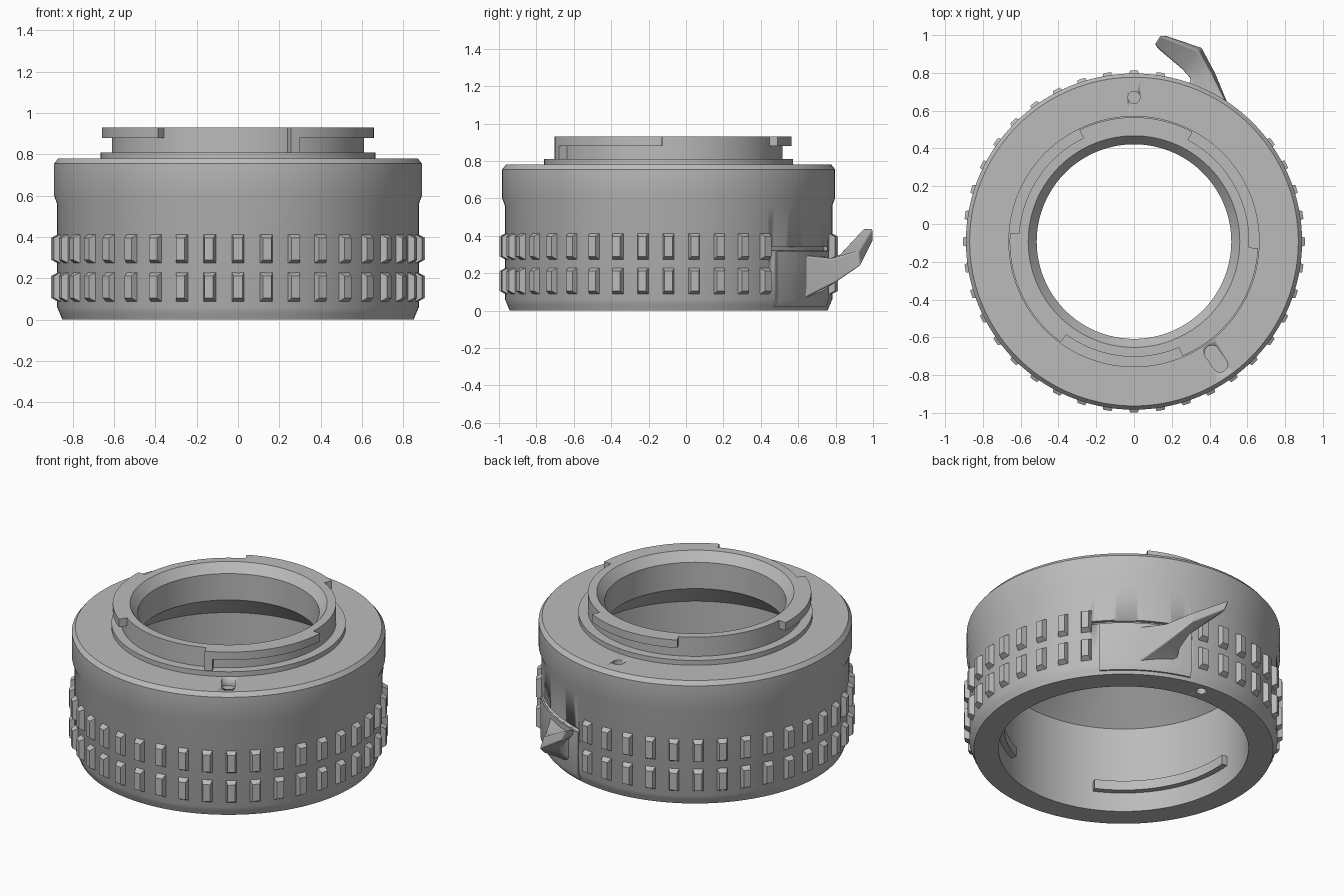
import bpy, bmesh
from math import sin, cos, radians, pi
from mathutils import Matrix, Vector

cube = bpy.data.objects.get("Cube")
if cube:
    bpy.data.objects.remove(cube)

CY = -0.093          # ring axis offset in y
KNOB_STEP = 9

metal = bpy.data.materials.new("grey metal")
metal.use_nodes = True
GREY = (0.5, 0.5, 0.5, 1)
metal.diffuse_color = GREY
metal.node_tree.nodes["Principled BSDF"].inputs["Base Color"].default_value = GREY


def finish(name, bm, smooth=True):
    bmesh.ops.recalc_face_normals(bm, faces=bm.faces)
    mesh = bpy.data.meshes.new(name)
    bm.to_mesh(mesh)
    bm.free()
    obj = bpy.data.objects.new(name, mesh)
    bpy.context.collection.objects.link(obj)
    mesh.materials.append(metal)
    if smooth:
        bpy.ops.object.select_all(action="DESELECT")
        obj.select_set(True)
        bpy.context.view_layer.objects.active = obj
        bpy.ops.object.shade_smooth_by_angle(angle=radians(28))
    return obj


def sweep(name, profile, a0=0, a1=360):
    """Turn a closed (radius, z) profile around the ring axis."""
    bm = bmesh.new()
    full = a1 - a0 >= 360
    n = max(2, round((a1 - a0) / 2.5))
    rings = []
    for i in range(n if full else n + 1):
        a = radians(a0 + (a1 - a0) * i / n)
        rings.append([bm.verts.new((r * cos(a), CY + r * sin(a), z)) for r, z in profile])
    m = len(profile)
    for i in range(n):
        p, q = rings[i], rings[(i + 1) % len(rings)]
        for j in range(m):
            k = (j + 1) % m
            bm.faces.new((p[j], p[k], q[k], q[j]))
    if not full:
        bm.faces.new(rings[0])
        bm.faces.new(rings[-1])
    return finish(name, bm)


def arc_block(name, r0, r1, z0, z1, a0, a1):
    return sweep(name, [(r0, z0), (r1, z0), (r1, z1), (r0, z1)], a0, a1)


def loft(name, sections):
    bm = bmesh.new()
    rows = [[bm.verts.new(p) for p in s] for s in sections]
    for p, q in zip(rows, rows[1:]):
        for j in range(len(p)):
            k = (j + 1) % len(p)
            bm.faces.new((p[j], p[k], q[k], q[j]))
    bm.faces.new(rows[0])
    bm.faces.new(rows[-1])
    return finish(name, bm)


def pill_cutter(name, radius, angle, z, half_w, half_l, depth=0.05):
    """Upright prism with round ends, its long axis pointing radially."""
    a = radians(angle)
    centre = Vector((radius * cos(a), CY + radius * sin(a), z))
    outline = []
    for i in range(24):
        t = 2 * pi * (i + 0.5) / 24
        shift = half_l - half_w if cos(t) > 0 else half_w - half_l
        outline.append(Matrix.Rotation(a, 3, "Z") @ Vector((half_w * cos(t) + shift, half_w * sin(t), 0)))
    return loft(name, [[centre + p + Vector((0, 0, s)) for p in outline] for s in (-depth, depth)])


def cut(target, cutter):
    cutter.hide_render = True
    cutter.hide_viewport = True
    mod = target.modifiers.new("cut", "BOOLEAN")
    mod.operation = "DIFFERENCE"
    mod.solver = "EXACT"
    mod.object = cutter


# Main barrel with flange, neck, tapered throat and wide lower bore
body = sweep("barrel", [
    (0.71, 0), (0.85, 0), (0.862, 0.03), (0.875, 0.06), (0.875, 0.56), (0.89, 0.6),
    (0.89, 0.755), (0.87, 0.78), (0.665, 0.78), (0.665, 0.81), (0.61, 0.81),
    (0.61, 0.93), (0.56, 0.93), (0.515, 0.875), (0.515, 0.71), (0.71, 0.54)])

# Recesses in the shoulder, base and side
cut(body, pill_cutter("alignment_hole_cutter", 0.763, 90, 0.78, 0.032, 0.0321))
cut(body, pill_cutter("lock_slot_cutter", 0.757, -55, 0.78, 0.04, 0.078))
cut(body, pill_cutter("base_hole_cutter", 0.79, 84, 0, 0.03, 0.0301))
cut(body, arc_block("lever_groove_cutter", 0.855, 0.95, 0.322, 0.34, 38, 76))

# Bayonet tabs around the top, with one stop post
for i, (a0, a1) in enumerate([(62, 116), (176, 234), (293, 357)]):
    arc_block(f"bayonet_tab_{i + 1}", 0.6, 0.658, 0.88, 0.93, a0, a1)
arc_block("bayonet_stop", 0.6, 0.658, 0.805, 0.9, 293, 297)

# Inner locking ribs in the lower bore
for i in range(3):
    arc_block(f"inner_rib_{i + 1}", 0.675, 0.72, 0.12, 0.18, 54 + 120 * i, 124 + 120 * i)

# Two rows of tapered grip studs, leaving a gap at the lever
bm = bmesh.new()
for z in (0.158, 0.343):
    for i in range(360 // KNOB_STEP):
        angle = i * KNOB_STEP
        if 40 < angle < 80:
            continue
        turn = Matrix.Translation((0, CY, z)) @ Matrix.Rotation(radians(angle), 4, "Z")
        base, top = [[bm.verts.new(turn @ Vector((r, sy * w, sz * h)))
                      for sy, sz in ((-1, -1), (1, -1), (1, 1), (-1, 1))]
                     for r, w, h in ((0.86, 0.034, 0.077), (0.905, 0.021, 0.053))]
        bm.faces.new(base)
        bm.faces.new(top)
        for j in range(4):
            k = (j + 1) % 4
            bm.faces.new((base[j], base[k], top[k], top[j]))
finish("grip_studs", bm, smooth=False)

# Release lever: mounting plate and bent paddle
sweep("lever_plate", [(0.85, 0.02), (0.868, 0.02), (0.884, 0.06), (0.884, 0.318), (0.85, 0.318)], 41, 76)
lever = loft("release_lever", [
    [(0.52, 0.58, 0.04), (0.52, 0.58, 0.3), (0.28, 0.7, 0.3), (0.28, 0.7, 0.08)],
    [(0.43, 0.8, 0.15), (0.42, 0.78, 0.28), (0.30, 0.77, 0.28), (0.31, 0.77, 0.15)],
    [(0.36, 0.935, 0.24), (0.34, 0.92, 0.32), (0.25, 0.82, 0.3), (0.29, 0.83, 0.23)],
    [(0.16, 1.0, 0.37), (0.14, 1.0, 0.44), (0.105, 0.95, 0.44), (0.13, 0.925, 0.39)]])
bevel = lever.modifiers.new("soft edges", "BEVEL")
bevel.width = 0.012
bevel.segments = 3
